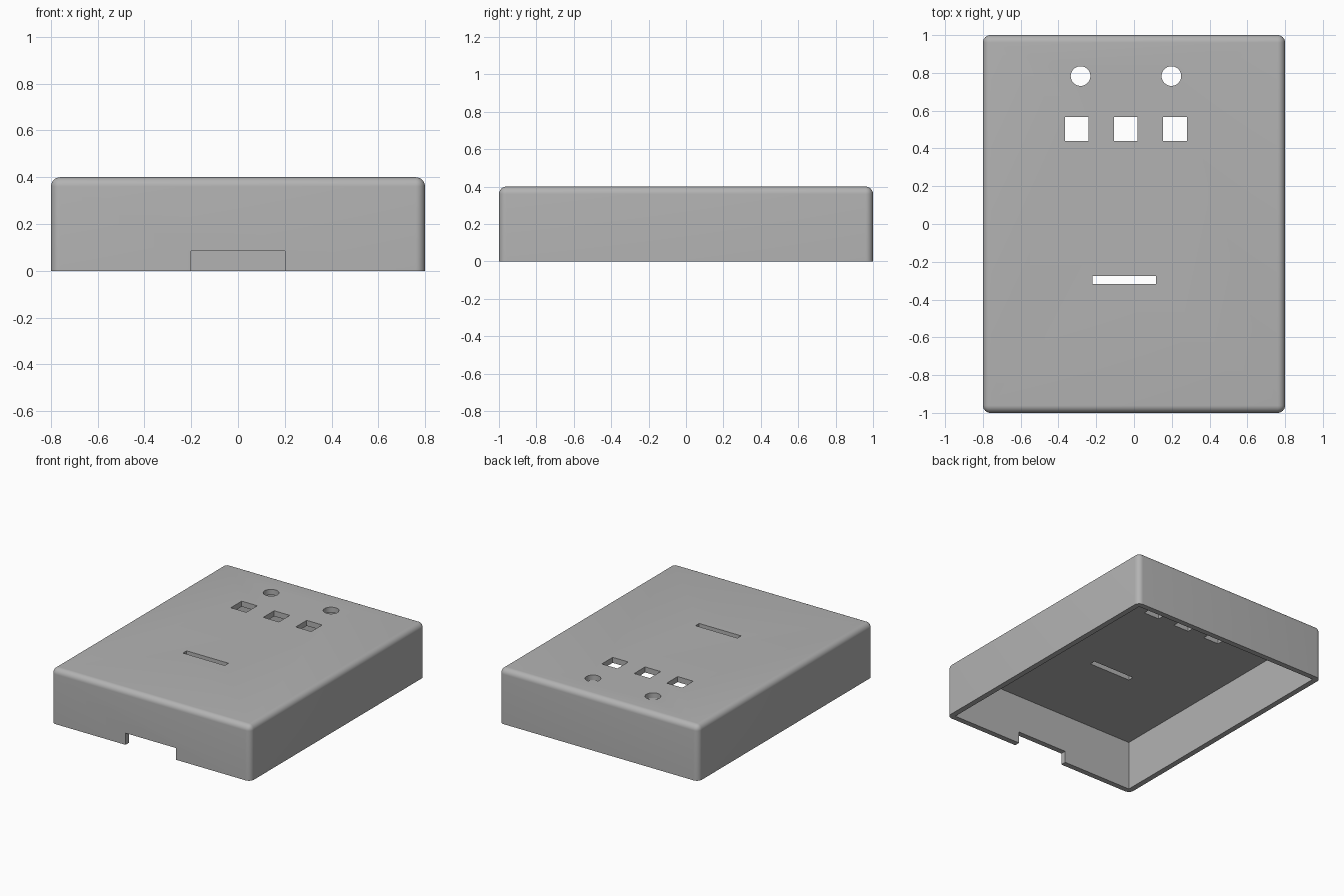
import bpy, bmesh, math
from mathutils import Matrix

if "Cube" in bpy.data.objects:
    bpy.data.objects.remove(bpy.data.objects["Cube"], do_unlink=True)

W, D, H = 1.6, 2.0, 0.4      # outer size
WALL = 0.04                  # wall thickness and edge radius

grey = bpy.data.materials.new("plain_grey")
grey.use_nodes = True
COLOUR = (0.45, 0.45, 0.45, 1)
grey.diffuse_color = COLOUR
grey.node_tree.nodes["Principled BSDF"].inputs["Base Color"].default_value = COLOUR


def add_object(name, bm):
    mesh = bpy.data.meshes.new(name)
    bm.to_mesh(mesh)
    bm.free()
    obj = bpy.data.objects.new(name, mesh)
    bpy.context.collection.objects.link(obj)
    mesh.materials.append(grey)
    return obj


def box(name, centre, size, radius=0):
    """Box, optionally rounded on every edge except those of its base."""
    bm = bmesh.new()
    bmesh.ops.create_cube(bm, size=1, matrix=Matrix.Translation(centre)
                          @ Matrix.Diagonal((*size, 1)))
    if radius:
        base = centre[2] - size[2] / 2
        edges = [e for e in bm.edges if any(v.co.z > base + 0.001 for v in e.verts)]
        bmesh.ops.bevel(bm, geom=edges, offset=radius, segments=8,
                        profile=0.5, affect='EDGES')
    return add_object(name, bm)


def cylinder(name, centre, radius, depth):
    bm = bmesh.new()
    bmesh.ops.create_cone(bm, cap_ends=True, segments=48, radius1=radius,
                          radius2=radius, depth=depth,
                          matrix=Matrix.Translation(centre))
    return add_object(name, bm)


def cut(target, cutter):
    cutter.hide_render = True
    mod = target.modifiers.new("cut", 'BOOLEAN')
    mod.operation = 'DIFFERENCE'
    mod.solver = 'EXACT'
    mod.object = cutter
    bpy.ops.object.modifier_apply(modifier=mod.name)
    bpy.data.objects.remove(cutter, do_unlink=True)


# Rounded outer shell
case = box("enclosure_case", (0, 0, H / 2), (W, D, H), WALL)
bpy.ops.object.select_all(action='DESELECT')
case.select_set(True)
bpy.context.view_layer.objects.active = case

# Hollow interior, open at the bottom
cut(case, box("cavity", (0, 0, (H - WALL) / 2 - 0.1),
              (W - 2 * WALL, D - 2 * WALL, H - WALL + 0.2)))

# Cable notch in the front wall
cut(case, box("cable_notch", (0, -D / 2, 0), (0.404, 0.2, 0.17)))

# Three square button openings
for x in (-0.304, -0.043, 0.217):
    cut(case, box("button_hole", (x, 0.503, H), (0.125, 0.125, 0.2)))

# Two round openings at the back
for x in (-0.283, 0.198):
    cut(case, cylinder("round_hole", (x, 0.783, H), 0.052, 0.2))

# Narrow slot
cut(case, box("slot", (-0.052, -0.296, H), (0.336, 0.042, 0.2)))

bpy.ops.object.shade_smooth_by_angle(angle=math.radians(30))
